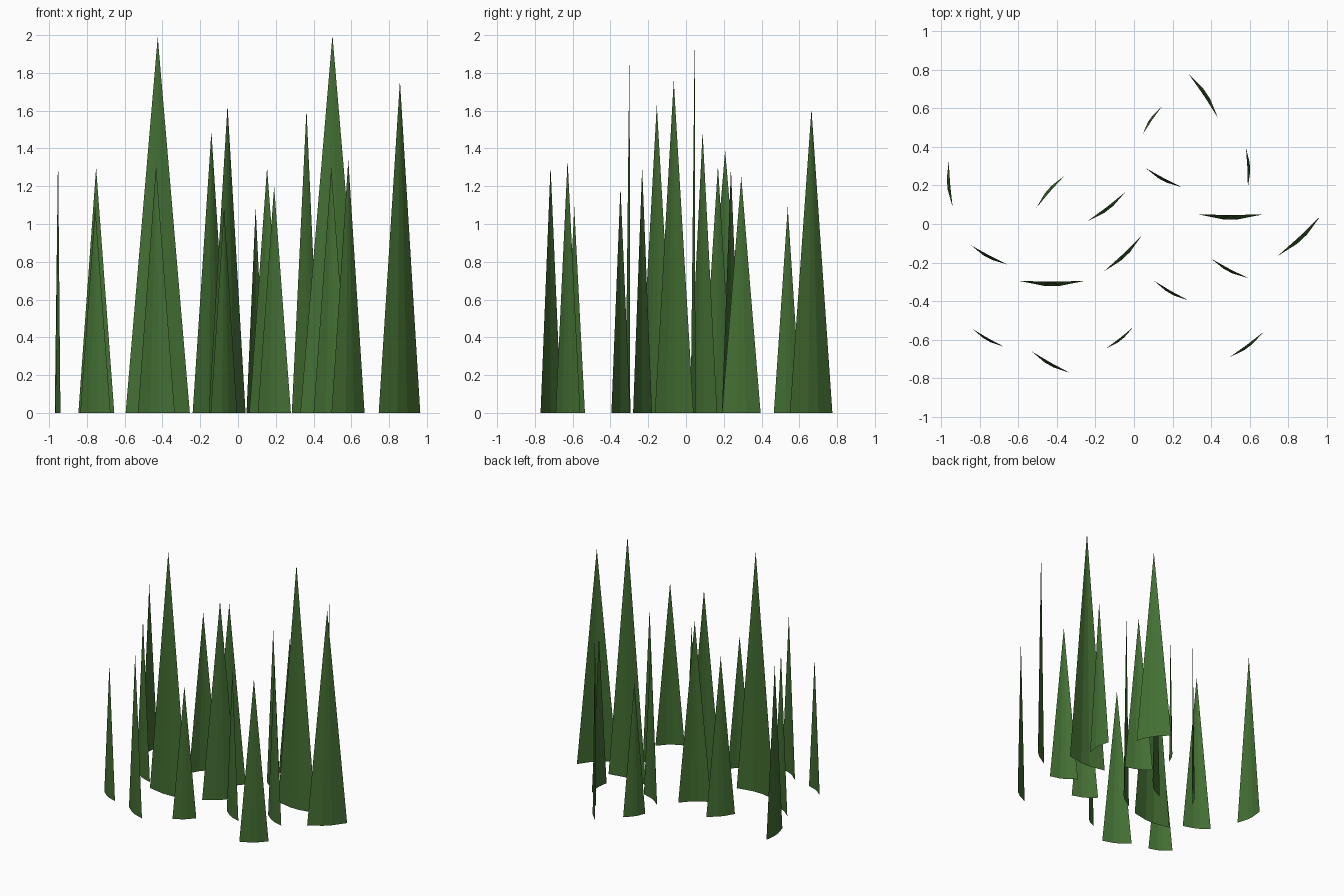
import bpy
from mathutils import Vector

green = bpy.data.materials.new("grass green")
green.diffuse_color = (0.056, 0.158, 0.033, 1)

# Each blade: base start x, y, base end x, y, height (the base bows to the right of start -> end)
BLADES = [
    (-0.595, -0.295, -0.255, -0.295, 1.99),
    (0.33, 0.05, 0.67, 0.05, 2.00),
    (-0.96, 0.325, -0.94, 0.09, 1.39),
    (-0.845, -0.11, -0.655, -0.21, 1.30),
    (-0.835, -0.545, -0.675, -0.635, 1.09),
    (-0.53, -0.66, -0.335, -0.77, 1.31),
    (-0.36, 0.25, -0.505, 0.085, 1.31),
    (-0.24, 0.015, -0.045, 0.165, 1.49),
    (-0.155, -0.245, 0.04, -0.06, 1.63),
    (0.435, 0.55, 0.285, 0.775, 1.61),
    (0.745, -0.165, 0.965, 0.04, 1.76),
    (0.145, 0.61, 0.045, 0.465, 1.09),
    (0.06, 0.29, 0.25, 0.19, 1.30),
    (0.59, 0.19, 0.58, 0.395, 1.25),
    (0.495, -0.69, 0.67, -0.56, 1.34),
    (0.40, -0.18, 0.59, -0.28, 1.30),
    (0.105, -0.295, 0.28, -0.395, 1.20),
    (-0.145, -0.645, -0.005, -0.535, 1.09),
]


def blade(name, ax, ay, bx, by, height):
    """Bowed three-sided sheet tapering to a point."""
    a, b = Vector((ax, ay, 0)), Vector((bx, by, 0))
    d = b - a
    bow = Vector((d.y, -d.x, 0)) * 0.075
    tip = (a + b) / 2 + bow * 0.15 + Vector((0, 0, height))
    verts = [a, a + d * 0.38 + bow, a + d * 0.62 + bow, b, tip]
    mesh = bpy.data.meshes.new(name)
    mesh.from_pydata([v[:] for v in verts], [], [(i, i + 1, 4) for i in range(3)])
    mesh.materials.append(green)
    bpy.context.collection.objects.link(bpy.data.objects.new(name, mesh))


# Grass clump
for i, spec in enumerate(BLADES, 1):
    blade(f"grass_blade_{i:02d}", *spec)
